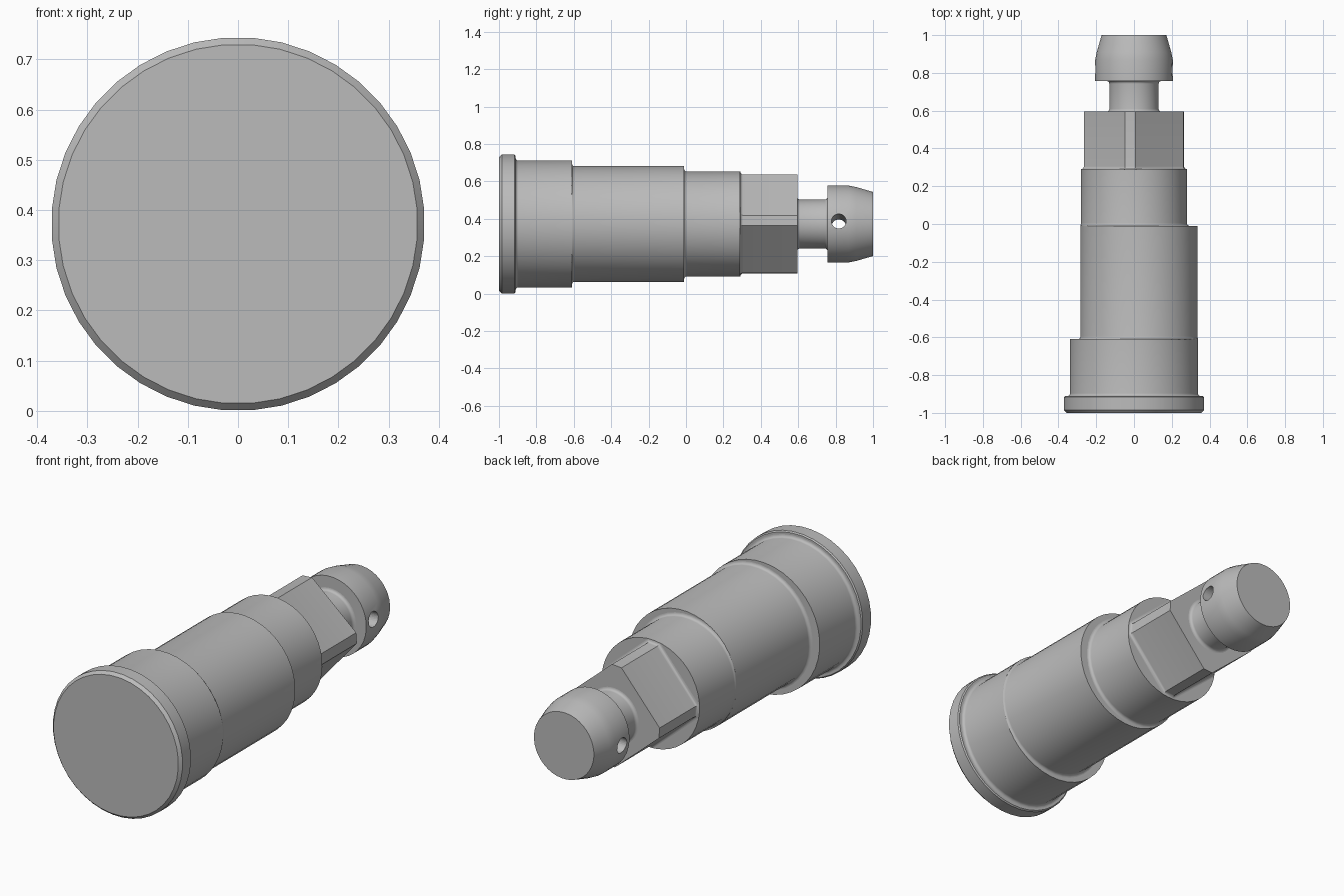
import bpy
import bmesh
from math import sin, cos, pi, radians, hypot

cube = bpy.data.objects.get("Cube")
if cube:
    bpy.data.objects.remove(cube)

AXIS_Z = 0.372          # height of the shaft axis
SIDES = 40
TWIST = radians(4.2)    # the square drive and cross hole share this turn
FILLET = 0.015

steel = bpy.data.materials.new("grey_steel")
steel.use_nodes = True
GREY = (0.5, 0.5, 0.5, 1)
steel.diffuse_color = GREY
steel.node_tree.nodes["Principled BSDF"].inputs["Base Color"].default_value = GREY


def circle(r, cx=0, limit=None):
    """Ring outline; limit = (centre, radius) keeps it inside another circle."""
    pts = []
    for i in range(SIDES):
        a = 2 * pi * (i + 0.5) / SIDES
        x, z = cx + r * cos(a), r * sin(a)
        if limit:
            lx, lr = limit
            k = min(1, lr / hypot(x - lx, z))
            x, z = lx + (x - lx) * k, z * k
        pts.append((x, z))
    return pts


def cut_square(grow):
    """Square outline with clipped corners, grown outward by an offset."""
    face, corner = 0.206 + grow, 0.264 + grow
    half = (corner - face * cos(pi / 4)) / sin(pi / 4)
    pts = []
    for k in range(4):
        a = TWIST + pi / 4 + k * pi / 2
        for s in (-half, half):
            pts.append((face * cos(a) - s * sin(a), face * sin(a) + s * cos(a)))
    return pts


def fillet(y, direction=1, steps=5):
    """Concave fillet as (y, outward offset) pairs starting at a shoulder."""
    return [(y + direction * FILLET * (1 - cos(t)), FILLET * (1 - sin(t)))
            for t in (i * pi / 2 / steps for i in range(steps + 1))]


def finish(obj):
    bpy.ops.object.select_all(action="DESELECT")
    bpy.context.view_layer.objects.active = obj
    obj.select_set(True)
    bpy.ops.object.shade_smooth_by_angle(angle=radians(30))


def loft(name, rings):
    """Closed solid through a list of (y, outline) rings."""
    bm = bmesh.new()
    loops = [[bm.verts.new((x, y, z)) for x, z in outline] for y, outline in rings]
    n = len(loops[0])
    for a, b in zip(loops, loops[1:]):
        for i in range(n):
            j = (i + 1) % n
            bm.faces.new((a[i], a[j], b[j], b[i]))
    bm.faces.new(loops[0])
    bm.faces.new(loops[-1])
    bmesh.ops.recalc_face_normals(bm, faces=bm.faces)
    mesh = bpy.data.meshes.new(name)
    bm.to_mesh(mesh)
    bm.free()
    mesh.materials.append(steel)
    obj = bpy.data.objects.new(name, mesh)
    obj.location.z = AXIS_Z
    bpy.context.collection.objects.link(obj)
    finish(obj)
    return obj


def journal(name, y0, y1, r, cx=0, limit=None):
    """Cylinder section with a fillet against the shoulder at y0."""
    rings = [(y0 - 0.01, circle(r, cx))]
    rings += [(y, circle(r + d, cx, limit)) for y, d in fillet(y0)]
    return loft(name, rings + [(y1, circle(r, cx))])


# Flange with chamfered rims
loft("flange", [(-1, circle(0.358)), (-0.985, circle(0.372)),
                (-0.917, circle(0.372)), (-0.911, circle(0.366))])

# Stepped journals, the middle one off centre
journal("rear_journal", -0.911, -0.61, 0.34)
journal("eccentric_journal", -0.61, -0.01, 0.31, 0.026, (0, 0.34))
journal("front_journal", -0.01, 0.29, 0.281, 0, (0.026, 0.31))

# Square drive with clipped corners
drive = [(0.28, cut_square(0))]
drive += [(y, cut_square(d)) for y, d in fillet(0.29)]
loft("square_drive", drive + [(0.595, cut_square(0))])

# Neck filleted at both ends
neck = [(0.585, circle(0.131))]
neck += [(y, circle(0.131 + d)) for y, d in fillet(0.595)]
neck += [(y, circle(0.131 + d)) for y, d in reversed(fillet(0.757, -1))]
loft("neck", neck + [(0.762, circle(0.131))])

# Tapered head with a cross hole
head = loft("head", [(0.757, circle(0.206)), (0.87, circle(0.206)),
                     (0.91, circle(0.198)), (1, circle(0.172))])
bpy.ops.mesh.primitive_cylinder_add(vertices=32, radius=0.039, depth=0.6,
                                    location=(0, 0.817, AXIS_Z),
                                    rotation=(0, pi / 2 - TWIST, 0))
cutter = bpy.context.object
cutter.name = "hole_cutter"
cutter.hide_render = True
cutter.data.materials.append(steel)
cut = head.modifiers.new("cross_hole", "BOOLEAN")
cut.operation = "DIFFERENCE"
cut.solver = "EXACT"
cut.object = cutter
bpy.context.view_layer.objects.active = head
bpy.ops.object.modifier_move_to_index(modifier=cut.name, index=0)
bpy.ops.object.modifier_apply(modifier=cut.name)
bpy.data.objects.remove(cutter)
finish(head)
